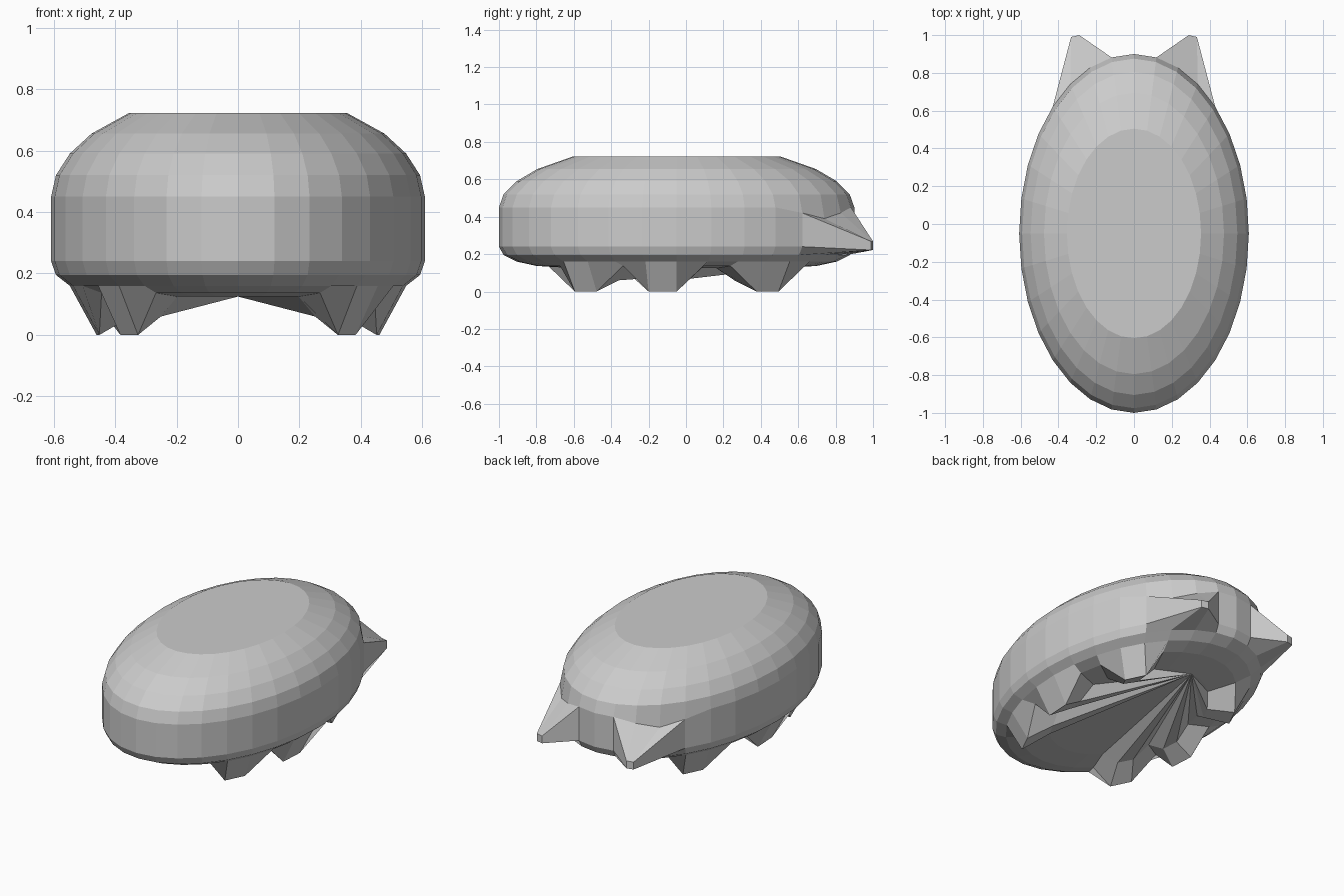
import bpy, bmesh, math

cube = bpy.data.objects.get("Cube")
if cube:
    bpy.data.objects.remove(cube, do_unlink=True)

SEG = 32
RX, RY, CY = 0.608, 0.95, -0.05

# Body profile from the belly to the flat top: (scale of the oval, height)
PROFILE = [(0.584, 0.125), (0.79, 0.137), (0.9, 0.16), (0.974, 0.195), (1, 0.24),
           (1, 0.45), (0.974, 0.52), (0.9, 0.59), (0.784, 0.655), (0.584, 0.722)]
BELLY, SOLE, LOW, HIGH = 0, 1, 4, 5


def oval(k, rx, ry, z):
    a = 2 * math.pi * k / SEG
    return (rx * math.sin(a), CY - ry * math.cos(a), z)


def face(bm, *verts):
    bm.faces.new(verts)


bm = bmesh.new()
rings = [[bm.verts.new(oval(k, RX * s, RY * s, z)) for k in range(SEG)]
         for s, z in PROFILE]

# Feet: pull pairs of belly points down, outer edge to the ground
for k in (4, 5, 7, 8, 11, 12):
    for i in (k, SEG - k):
        rings[SOLE][i].co = oval(i, 0.46, 0.77, 0)
        rings[BELLY][i].co.z = 0.06

# Rear spikes: keep a shoulder on the shell and pull the lower edge to a blunt tip
back = SEG // 2
spike_cells = set()
for side in (1, -1):
    idx = [(back - side * j) % SEG for j in range(5)]
    for j, z in ((2, 0.42), (3, 0.39), (4, 0.42)):
        rings[HIGH][idx[j]].co.z = z
    for j, x, y in ((2, 0.29, 1.0), (3, 0.333, 0.99)):
        rings[LOW][idx[j]].co = (side * x, y, 0.222)
    tip_in = bm.verts.new((side * 0.29, 1.0, 0.268))
    tip_out = bm.verts.new((side * 0.333, 0.99, 0.268))
    up = [rings[HIGH][i] for i in idx]
    low = [rings[LOW][i] for i in idx]
    face(bm, up[3], up[2], tip_in, tip_out)
    face(bm, tip_out, tip_in, low[2], low[3])
    face(bm, up[1], up[2], tip_in)
    face(bm, up[1], tip_in, low[2], low[1])
    face(bm, up[4], up[3], tip_out)
    face(bm, up[4], tip_out, low[3], low[4])
    spike_cells |= {min(idx[j], idx[j + 1]) for j in (1, 2, 3)}

# Shell walls
for r in range(len(rings) - 1):
    a, b = rings[r], rings[r + 1]
    for k in range(SEG):
        if r == LOW and k in spike_cells:
            continue
        n = (k + 1) % SEG
        face(bm, a[k], a[n], b[n], b[k])

# Flat top, and belly fanned from its rear point
face(bm, *rings[-1])
belly = rings[BELLY]
for k in range(1, SEG - 1):
    face(bm, belly[back], belly[(back + k + 1) % SEG], belly[(back + k) % SEG])

bmesh.ops.recalc_face_normals(bm, faces=bm.faces[:])
mesh = bpy.data.meshes.new("shell_body")
bm.to_mesh(mesh)
bm.free()
body = bpy.data.objects.new("shell_body", mesh)
bpy.context.collection.objects.link(body)

# Plain grey material
grey = bpy.data.materials.new("light_grey")
grey.use_nodes = True
colour = (0.6, 0.6, 0.6, 1)
grey.diffuse_color = colour
grey.node_tree.nodes["Principled BSDF"].inputs["Base Color"].default_value = colour
mesh.materials.append(grey)
